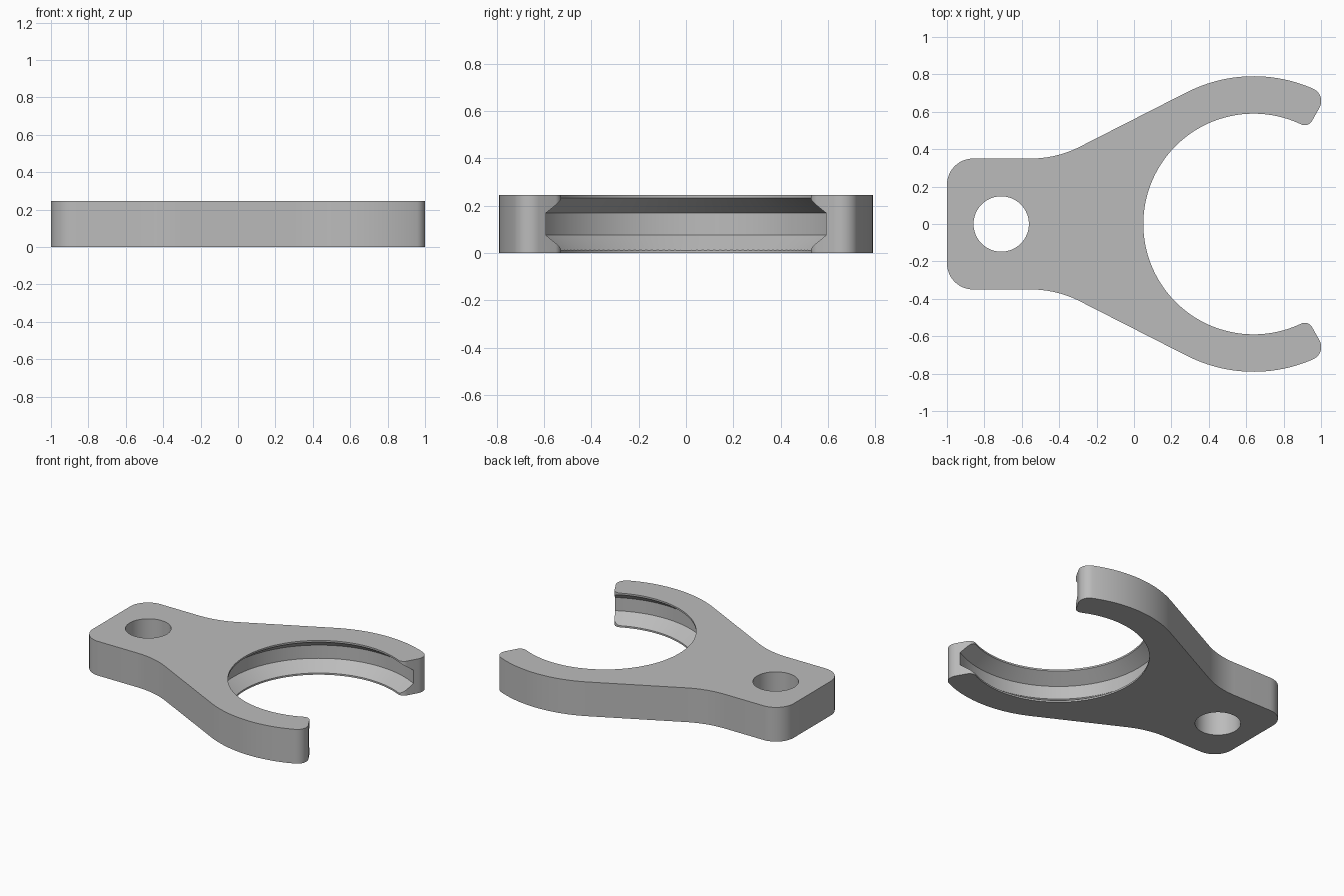
import bpy, bmesh
from math import sin, cos, tan, asin, radians, pi
from mathutils import Vector

cube = bpy.data.objects.get("Cube")
if cube:
    bpy.data.objects.remove(cube, do_unlink=True)

HEIGHT = 0.245
RING_X, OUTER, INNER, GROOVE = 0.64, 0.79, 0.59, 0.68
HALF_TAB = 0.35
TIP = radians(60.5)       # angle of the flat end of each arm
SLOPE = radians(27)       # angle of the flared sides

grey = bpy.data.materials.new("light_grey")
grey.use_nodes = True
colour = (0.5, 0.5, 0.5, 1)
grey.diffuse_color = colour
grey.node_tree.nodes["Principled BSDF"].inputs["Base Color"].default_value = colour


def arc(cx, cy, r, start, end, steps):
    return [Vector((cx + r * cos(start + (end - start) * i / steps),
                    cy + r * sin(start + (end - start) * i / steps), 0))
            for i in range(steps + 1)]


def make_object(name, bm):
    bmesh.ops.recalc_face_normals(bm, faces=bm.faces)
    mesh = bpy.data.meshes.new(name)
    bm.to_mesh(mesh)
    bm.free()
    mesh.materials.append(grey)
    obj = bpy.data.objects.new(name, mesh)
    bpy.context.collection.objects.link(obj)
    return obj


def lathe(name, x, profile, steps):
    """Solid of revolution about a vertical axis, from (radius, z) pairs."""
    bm = bmesh.new()
    rings = [[bm.verts.new(p + Vector((0, 0, z)))
              for p in arc(x, 0, r, 0, 2 * pi, steps)[:-1]] for r, z in profile]
    for low, high in zip(rings, rings[1:]):
        for i in range(steps):
            j = (i + 1) % steps
            bm.faces.new((low[i], low[j], high[j], high[i]))
    bm.faces.new(rings[0])
    bm.faces.new(rings[-1])
    return make_object(name, bm)


# Half outline: tab corner, flared side, outer arc, rounded tip, inner arc
corner = 0.14
half = arc(-1 + corner, HALF_TAB - corner, corner, pi, pi / 2, 12)

bend = 0.58
tangent_angle = pi / 2 + SLOPE
tx, ty = RING_X + OUTER * cos(tangent_angle), OUTER * sin(tangent_angle)
bend_x = tx - (ty - HALF_TAB) / tan(SLOPE) - bend * tan(SLOPE / 2)
half += arc(bend_x, HALF_TAB + bend, bend, -pi / 2, -pi / 2 + SLOPE, 12)

r_out, r_in = 0.072, 0.045
a_out = TIP + asin(r_out / (OUTER - r_out))
a_in = TIP + asin(r_in / (INNER + r_in))
half += arc(RING_X, 0, OUTER, tangent_angle, a_out, 24)
half += arc(RING_X + (OUTER - r_out) * cos(a_out), (OUTER - r_out) * sin(a_out),
            r_out, a_out, TIP - pi / 2, 12)[1:]
half += arc(RING_X + (INNER + r_in) * cos(a_in), (INNER + r_in) * sin(a_in),
            r_in, TIP - pi / 2, a_in - pi, 10)
half += arc(RING_X, 0, INNER, a_in, pi, 48)[1:]
outline = half + [Vector((p.x, -p.y, 0)) for p in reversed(half[:-1])]

# Bracket body
bm = bmesh.new()
base = bm.faces.new([bm.verts.new(p) for p in outline])
top = bmesh.ops.extrude_face_region(bm, geom=[base])["geom"]
bmesh.ops.translate(bm, vec=(0, 0, HEIGHT),
                    verts=[v for v in top if isinstance(v, bmesh.types.BMVert)])
body = make_object("clip_bracket", bm)

# Bevelled groove inside the ring, and the mounting hole
mid, flat, edge = HEIGHT / 2, 0.047, 0.1125
lip = INNER - 0.003
groove = lathe("groove_cutter", RING_X,
               [(lip, mid - edge), (GROOVE, mid - flat),
                (GROOVE, mid + flat), (lip, mid + edge)], 144)
hole = lathe("hole_cutter", -0.71, [(0.148, -0.1), (0.148, HEIGHT + 0.1)], 64)

bpy.context.view_layer.objects.active = body
for cutter in (groove, hole):
    mod = body.modifiers.new(cutter.name, "BOOLEAN")
    mod.operation = "DIFFERENCE"
    mod.solver = "EXACT"
    mod.object = cutter
    bpy.ops.object.modifier_apply(modifier=mod.name)
    bpy.data.objects.remove(cutter, do_unlink=True)

bpy.ops.object.select_all(action="DESELECT")
body.select_set(True)
bpy.ops.object.shade_smooth_by_angle(angle=radians(25))
